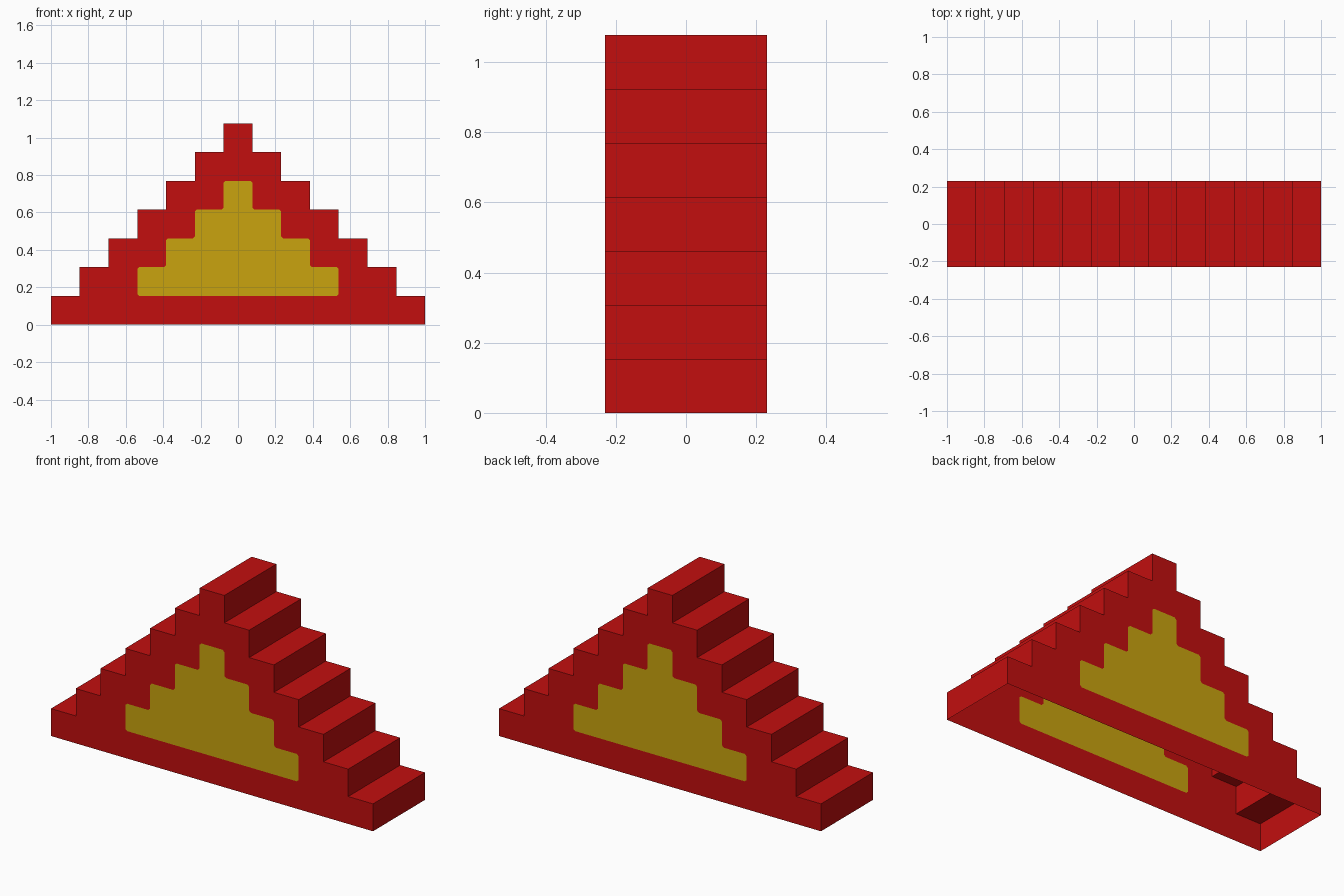
import bpy, bmesh

if "Cube" in bpy.data.objects:
    bpy.data.objects.remove(bpy.data.objects["Cube"])

U = 2 / 13          # one block
D = 1.5 * U         # half depth
C = 0.07            # corner cut of the yellow panel, in blocks


def material(name, rgb):
    m = bpy.data.materials.new(name)
    m.diffuse_color = (*rgb, 1)
    m.use_nodes = True
    m.node_tree.nodes["Principled BSDF"].inputs["Base Color"].default_value = m.diffuse_color
    return m


def staircase(base, top, rows):
    """Right half of a stepped outline, from the top centre to the bottom centre."""
    pts = [(0, top)]
    for i in range(rows):
        pts += [(i + 0.5, top - i), (i + 0.5, top - i - 1)]
    return pts + [(0, base)]


def cut_corners(pts):
    out = [pts[0]]
    for a, p, b in zip(pts, pts[1:], pts[2:]):
        for q in (a, b):
            dx, dz = q[0] - p[0], q[1] - p[1]
            n = abs(dx) + abs(dz)
            out.append((p[0] + dx / n * C, p[1] + dz / n * C))
    return out + [pts[-1]]


outer = staircase(0, 7, 7)
inner = cut_corners(staircase(1, 5, 4))
bm = bmesh.new()


def face(coords, mat, outward):
    f = bm.faces.new([bm.verts.new((x * U, y, z * U)) for x, y, z in coords])
    f.normal_update()
    if f.normal.dot(outward) < 0:
        f.normal_flip()
    f.material_index = mat


for s in (-1, 1):
    # front and back walls with inset yellow panel
    for y in (-D, D):
        face([(s * x, y, z) for x, z in outer[::-1] + inner], 0, (0, y, 0))
        face([(s * x, y, z) for x, z in inner], 1, (0, y, 0))
    # treads and risers, bottom left open
    for (x0, z0), (x1, z1) in zip(outer[:-2], outer[1:-1]):
        face([(s * x0, -D, z0), (s * x1, -D, z1), (s * x1, D, z1), (s * x0, D, z0)],
             0, (0, 0, 1) if z0 == z1 else (s, 0, 0))

bmesh.ops.remove_doubles(bm, verts=bm.verts, dist=1e-5)
me = bpy.data.meshes.new("stepped_roof_block")
bm.to_mesh(me)
bm.free()
me.materials.append(material("red", (0.54, 0.0045, 0.0045)))
me.materials.append(material("yellow", (0.59, 0.37, 0.0045)))
bpy.context.collection.objects.link(bpy.data.objects.new("stepped_roof_block", me))
